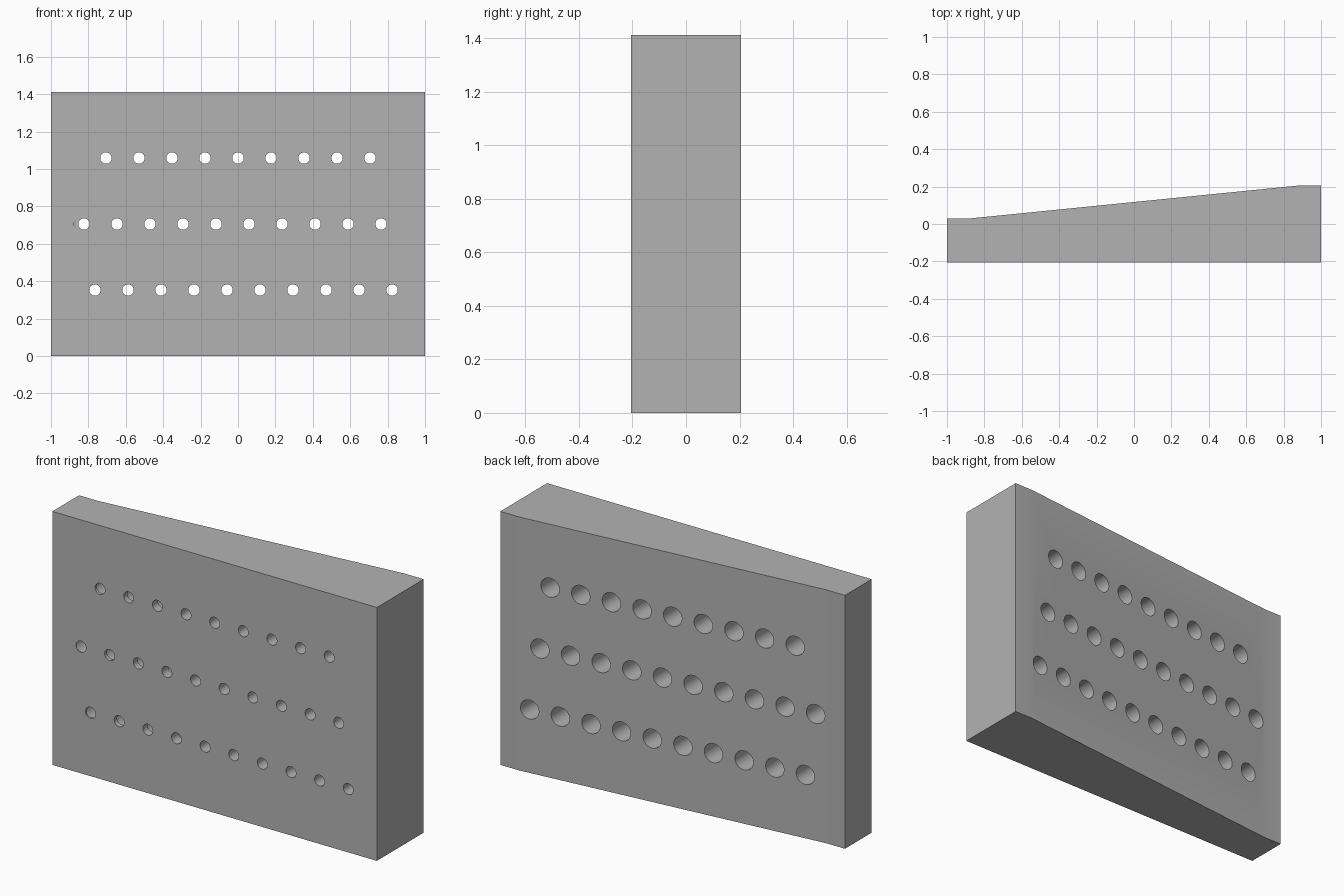
import bpy, bmesh
from math import radians
from mathutils import Matrix

cube = bpy.data.objects.get("Cube")
if cube:
    bpy.data.objects.remove(cube, do_unlink=True)

U = 1 / 17            # grid unit: the block is 34 x 7 x 24 units
FRONT = -3.5          # front plane, in units
SLOPE = 0.1           # rise of the back face per unit of x
MID_BACK = FRONT + 5.5
BORE_DEPTH = 4.012

grey = bpy.data.materials.new("plain grey")
grey.use_nodes = True
colour = (0.45, 0.45, 0.45, 1)
grey.diffuse_color = colour
grey.node_tree.nodes["Principled BSDF"].inputs["Base Color"].default_value = colour


def make_object(name, bm):
    bmesh.ops.recalc_face_normals(bm, faces=bm.faces)
    bm.transform(Matrix.Scale(U, 4))
    mesh = bpy.data.meshes.new(name)
    bm.to_mesh(mesh)
    bm.free()
    mesh.materials.append(grey)
    obj = bpy.data.objects.new(name, mesh)
    bpy.context.collection.objects.link(obj)
    return obj


def add_rod(bm, x, z, radius, y0, y1, slope=0):
    """Rod along y; with a slope its ends lie parallel to the back face."""
    rod = bmesh.ops.create_cone(bm, cap_ends=True, segments=48, radius1=radius,
                                radius2=radius, depth=y1 - y0,
                                matrix=Matrix.Rotation(radians(90), 4, 'X'))
    for v in rod["verts"]:
        v.co.y += (y0 + y1) / 2 + slope * (v.co.x + x)
        v.co.x += x
        v.co.z += z


# Wedge block with a short flat land at each end of the sloping back
bm = bmesh.new()
profile = [(-17, FRONT), (17, FRONT), (17, 3.5), (15, 3.5), (-15, 0.5), (-17, 0.5)]
base = bm.faces.new([bm.verts.new((x, y, 0)) for x, y in profile])
top = bmesh.ops.extrude_face_region(bm, geom=[base])
bmesh.ops.translate(bm, vec=(0, 0, 24),
                    verts=[g for g in top["geom"] if isinstance(g, bmesh.types.BMVert)])
block = make_object("wedge_block", bm)

# Staggered rows of narrow through holes with wide bores from the back
necks, bores = bmesh.new(), bmesh.new()
for i in range(29):
    x, z = i - 14, (12, 6, 18)[i % 3]
    add_rod(necks, x, z, 0.52, FRONT - 1, 5)
    add_rod(bores, x, z, 0.9, MID_BACK - BORE_DEPTH, MID_BACK + 1, SLOPE)

cutters = [make_object("bore_cutter", bores), make_object("neck_cutter", necks)]
for cutter in cutters:
    cutter.hide_render = True
    mod = block.modifiers.new(cutter.name, 'BOOLEAN')
    mod.operation = 'DIFFERENCE'
    mod.solver = 'EXACT'
    mod.object = cutter

# Apply the cuts, then smooth the hole walls
bpy.ops.object.select_all(action='DESELECT')
block.select_set(True)
bpy.context.view_layer.objects.active = block
for cutter in cutters:
    bpy.ops.object.modifier_apply(modifier=cutter.name)
    bpy.data.objects.remove(cutter, do_unlink=True)
bpy.ops.object.shade_smooth_by_angle(angle=radians(30))
for p in block.data.polygons:
    p.material_index = 0
